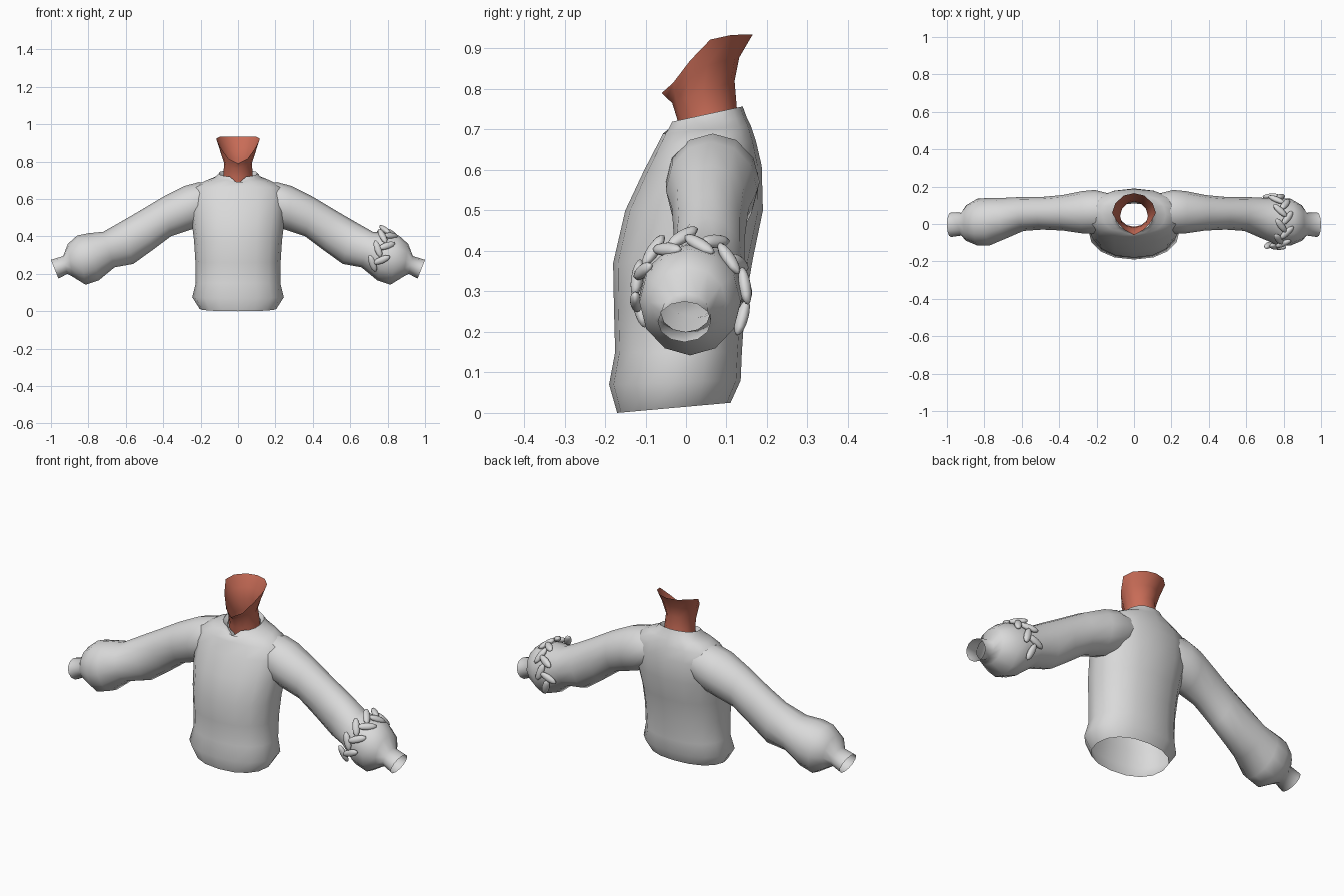
import bpy, bmesh, math
from mathutils import Vector, Matrix

if "Cube" in bpy.data.objects:
    bpy.data.objects.remove(bpy.data.objects["Cube"])


def material(name, rgb):
    m = bpy.data.materials.new(name)
    m.diffuse_color = (*rgb, 1)
    m.use_nodes = True
    m.node_tree.nodes["Principled BSDF"].inputs["Base Color"].default_value = m.diffuse_color
    return m


CLOTH = material("grey_cloth", (0.7, 0.7, 0.7))
SKIN = material("warm_skin", (0.58, 0.15, 0.095))


def finish(name, bm, mat, angle=60):
    mesh = bpy.data.meshes.new(name)
    bm.to_mesh(mesh)
    bm.free()
    ob = bpy.data.objects.new(name, mesh)
    bpy.context.collection.objects.link(ob)
    mesh.materials.append(mat)
    bpy.ops.object.select_all(action='DESELECT')
    ob.select_set(True)
    bpy.context.view_layer.objects.active = ob
    bpy.ops.object.shade_smooth_by_angle(angle=math.radians(angle))
    return ob


def loft(rings):
    """Open tube through rings of equal point count."""
    bm = bmesh.new()
    vs = [[bm.verts.new(p) for p in r] for r in rings]
    n = len(vs[0])
    for a, b in zip(vs, vs[1:]):
        for i in range(n):
            j = (i + 1) % n
            bm.faces.new((a[i], a[j], b[j], b[i]))
    bmesh.ops.recalc_face_normals(bm, faces=bm.faces[:])
    return bm


def spow(v, e):
    return math.copysign(abs(v) ** e, v)


def level_ring(zf, zb, yf, yb, hw, n=16, e=0.9):
    """Upright ring, starting at the front, tilted from front to back height."""
    pts = []
    for i in range(n):
        a = 2 * math.pi * i / n
        t = (1 - spow(math.cos(a), e)) / 2
        pts.append(Vector((hw * spow(math.sin(a), e), yf + (yb - yf) * t, zf + (zb - zf) * t)))
    return pts


# Torso: hem, body, shoulders, collar and its inner lip
torso = [level_ring(*r) for r in (
    (0.00, 0.025, -0.17, 0.11, 0.205),
    (0.07, 0.08, -0.19, 0.135, 0.245),
    (0.15, 0.15, -0.175, 0.138, 0.226),
    (0.26, 0.27, -0.178, 0.146, 0.228),
    (0.37, 0.38, -0.18, 0.165, 0.235),
    (0.50, 0.50, -0.15, 0.19, 0.25),
    (0.60, 0.61, -0.103, 0.187, 0.255),
    (0.66, 0.67, -0.072, 0.173, 0.24),
    (0.69, 0.71, -0.057, 0.16, 0.17),
    (0.70, 0.73, -0.05, 0.15, 0.125),
    (0.718, 0.757, -0.04, 0.14, 0.103),
    (0.70, 0.735, -0.022, 0.128, 0.084),
)]
# small V notch at the front of the collar
for k, z in ((10, 0.682), (11, 0.68), (9, 0.678)):
    torso[k][0].z = z
torso[10][0].y = -0.048
finish("sweater_torso", loft(torso), CLOTH)

# Sleeves: each ring is top x, top z, bottom x, bottom z, front y, back y
SLEEVE = (
    (0.13, 0.685, 0.15, 0.49, -0.02, 0.165),
    (0.21, 0.69, 0.21, 0.45, -0.05, 0.182),
    (0.285, 0.67, 0.27, 0.43, -0.05, 0.176),
    (0.40, 0.612, 0.36, 0.40, -0.035, 0.155),
    (0.52, 0.54, 0.46, 0.325, -0.03, 0.145),
    (0.62, 0.482, 0.56, 0.253, -0.037, 0.145),
    (0.72, 0.425, 0.66, 0.235, -0.08, 0.14),
    (0.80, 0.417, 0.745, 0.165, -0.115, 0.14),
    (0.86, 0.405, 0.815, 0.142, -0.115, 0.135),
    (0.91, 0.36, 0.885, 0.185, -0.09, 0.10),
    (0.935, 0.295, 0.912, 0.20, -0.062, 0.06),
    (1.00, 0.275, 0.96, 0.175, -0.07, 0.062),
)


def sleeve_ring(tx, tz, bx, bz, yf, yb, n=12):
    c = Vector(((tx + bx) / 2, (yf + yb) / 2, (tz + bz) / 2))
    up = Vector(((tx - bx) / 2, 0, (tz - bz) / 2))
    side = Vector((0, (yb - yf) / 2, 0))
    return [c + up * math.cos(2 * math.pi * i / n) + side * math.sin(2 * math.pi * i / n)
            for i in range(n)]


sleeves = finish("sleeves", loft([sleeve_ring(*r) for r in SLEEVE]), CLOTH)
sleeves.modifiers.new("mirror", 'MIRROR').use_mirror_merge = False

# Neck, flaring into an open jaw edge
JAW = [(0, -0.06, 0.79), (0.05, -0.032, 0.815), (0.09, 0.01, 0.87), (0.117, 0.06, 0.922),
       (0.10, 0.11, 0.933), (0.055, 0.152, 0.935), (0, 0.165, 0.935)]
jaw = [Vector(p) for p in JAW] + [Vector((-x, y, z)) for x, y, z in JAW[-2:0:-1]]
neck = [level_ring(*r, n=12, e=1) for r in (
    (0.66, 0.70, -0.015, 0.13, 0.082),
    (0.72, 0.76, -0.02, 0.125, 0.078),
    (0.765, 0.82, -0.034, 0.12, 0.074),
)]
mid = [a.lerp(b, 0.5) for a, b in zip(neck[-1], jaw)]
for p in mid:
    p.y -= 0.12 * max(0, p.y - 0.05)
finish("neck", loft(neck + [mid, jaw]), SKIN)

# Braid wrapped over the puffed left sleeve: two rows of crossing padded strands
bm = bmesh.new()
centre = Vector((0.755, 0.0125, 0.295))
up = Vector((0.045, 0, 0.125))
side = Vector((0, 0.128, 0))
axis = Vector((0.87, 0, -0.49)).normalized()
COUNT = 14
for i in range(COUNT):
    a = math.radians(-112 + 224 * i / (COUNT - 1))
    sign = 1 if i % 2 else -1
    pos = centre + up * math.cos(a) + side * math.sin(a)
    tangent = (side * math.cos(a) - up * math.sin(a)).normalized()
    normal = axis.cross(tangent).normalized()
    if normal.dot(pos - centre) < 0:
        normal = -normal
    along = (tangent * math.cos(0.75) + axis * sign * math.sin(0.75)).normalized()
    across = normal.cross(along).normalized()
    along = across.cross(normal).normalized()
    rot = Matrix((along, across, normal)).transposed().to_4x4()
    place = Matrix.Translation(pos + axis * sign * 0.02 + normal * 0.008)
    bmesh.ops.create_uvsphere(bm, u_segments=10, v_segments=8, radius=1,
                              matrix=place @ rot @ Matrix.Diagonal((0.05, 0.019, 0.015, 1)))
finish("sleeve_braid", bm, CLOTH)
